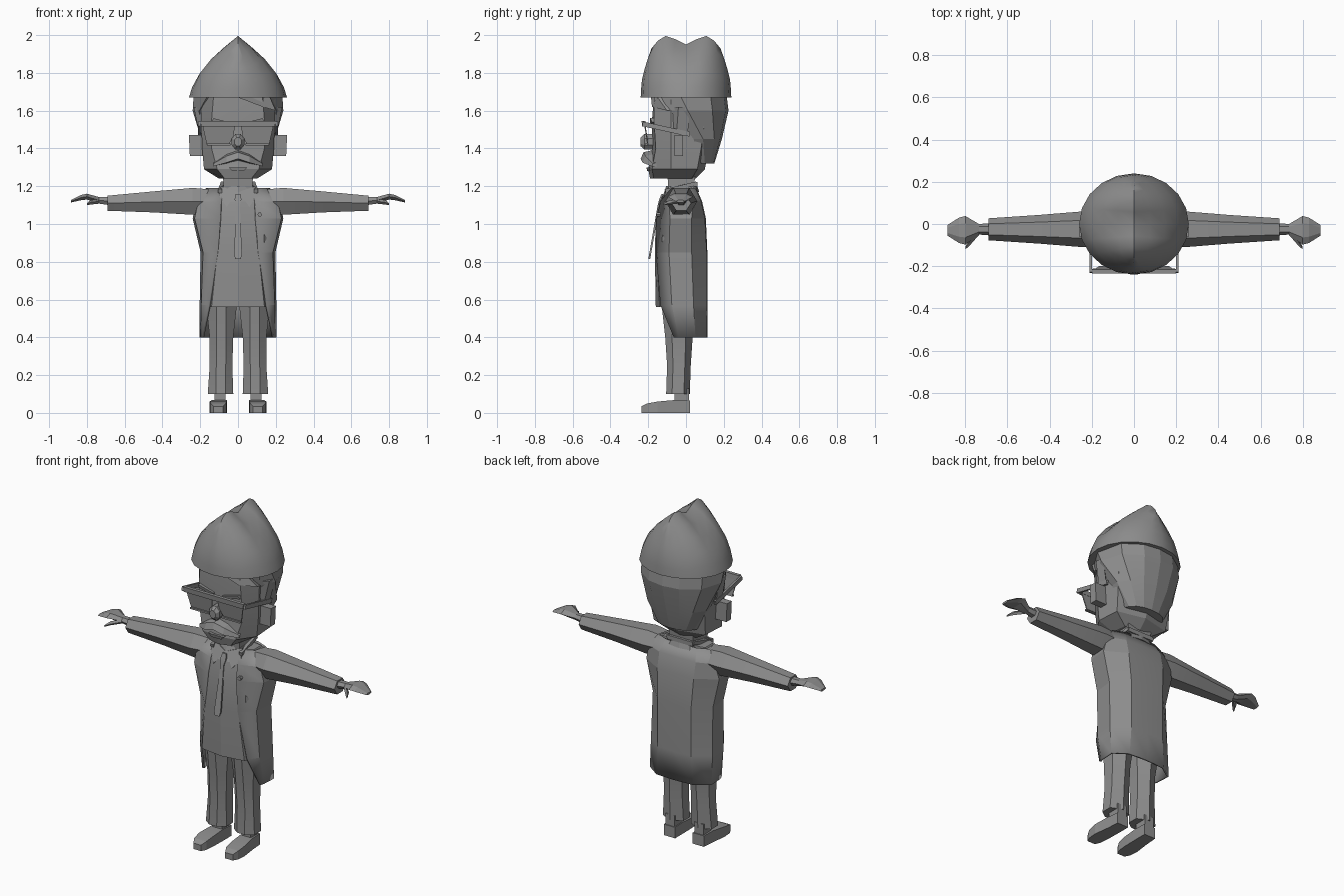
import bpy, bmesh, math
from mathutils import Vector

grey = bpy.data.materials.new("grey")
grey.diffuse_color = (0.27, 0.27, 0.27, 1)


def finish(name, bm, angle=12, mirror=False, thick=0):
    bmesh.ops.remove_doubles(bm, verts=bm.verts, dist=0.0005)
    bmesh.ops.recalc_face_normals(bm, faces=bm.faces)
    me = bpy.data.meshes.new(name)
    bm.to_mesh(me)
    bm.free()
    me.materials.append(grey)
    ob = bpy.data.objects.new(name, me)
    bpy.context.collection.objects.link(ob)
    bpy.ops.object.select_all(action='DESELECT')
    ob.select_set(True)
    bpy.context.view_layer.objects.active = ob
    bpy.ops.object.shade_smooth_by_angle(angle=math.radians(angle))
    if thick:
        m = ob.modifiers.new("thickness", 'SOLIDIFY')
        m.thickness = thick
    if mirror:
        m = ob.modifiers.new("mirror", 'MIRROR')
        m.use_mirror_merge = False
    return ob


def loft(name, rings, closed=True, caps=True, **kw):
    """Skin a list of equal-length point rings."""
    bm = bmesh.new()
    vs = [[bm.verts.new(p) for p in r] for r in rings]
    n = len(vs[0])
    for a, b in zip(vs, vs[1:]):
        for i in range(n if closed else n - 1):
            j = (i + 1) % n
            bm.faces.new((a[i], a[j], b[j], b[i]))
    if caps and closed:
        bm.faces.new(vs[0])
        bm.faces.new(vs[-1])
    return finish(name, bm, **kw)


def half_loft(name, rows, **kw):
    """Rows are (z, right-hand outline from front to back), mirrored in x."""
    rings = []
    for z, pts in rows:
        full = pts + [(-x, y) for x, y in reversed(pts) if x > 0]
        rings.append([(x, y, z) for x, y in full])
    return loft(name, rings, **kw)


def rect(x0, x1, y0, y1, z):
    return [(x0, y0, z), (x1, y0, z), (x1, y1, z), (x0, y1, z)]


def plate(name, pts, back, **kw):
    """Outline in (x, y, z), extruded along y."""
    return loft(name, [pts, [(x, y + back, z) for x, y, z in pts]], **kw)


def beam(name, a, b, w, h, **kw):
    a, b = Vector(a), Vector(b)
    d = (b - a).normalized()
    s = d.cross(Vector((0, 0, 1))).normalized() * w / 2
    u = s.cross(d).normalized() * h / 2
    return loft(name, [[p + s + u, p + s - u, p - s - u, p - s + u] for p in (a, b)], **kw)


# Cap: pinched ridge running front to back with two humps
def ridge(y):
    pts = [(0, .28), (.05, .305), (.1, .33), (.15, .30), (.19, .25), (.25, .22)]
    y = abs(y)
    for (a, h), (b, k) in zip(pts, pts[1:]):
        if y <= b:
            return h + (k - h) * (y - a) / (b - a)
    return .22


rings = []
for t, wx, wy in ((0, 1, 1), (.2, .93, .99), (.42, .8, .97), (.65, .57, .91), (.85, .3, .84), (1, 0, .76)):
    ring = []
    for i in range(20):
        a = 2 * math.pi * i / 20
        y = .24 * wy * math.sin(a)
        ring.append((.26 * wx * math.cos(a), y, 1.67 + t * ridge(y)))
    rings.append(ring)
bm = bmesh.new()
vs = [[bm.verts.new(p) for p in r] for r in rings]
for a, b in zip(vs, vs[1:]):
    for i in range(20):
        bm.faces.new((a[i], a[(i + 1) % 20], b[(i + 1) % 20], b[i]))
bm.faces.new(vs[0])
finish("cap", bm, angle=50)

# Head and hair
half_loft("head", [
    (1.67, [(0, -.17), (.13, -.17), (.2, -.08), (.2, .1), (0, .15)]),
    (1.55, [(0, -.18), (.14, -.17), (.195, -.08), (.19, .1), (0, .15)]),
    (1.40, [(0, -.18), (.14, -.16), (.19, -.08), (.18, .08), (0, .12)]),
    (1.29, [(0, -.20), (.11, -.18), (.18, -.08), (.17, .06), (0, .10)]),
    (1.24, [(0, -.19), (.07, -.17), (.10, -.06), (.09, .03), (0, .05)])])
half_loft("hair", [
    (1.68, [(0, 0), (.16, -.15), (.235, -.03), (.2, .13), (.1, .2), (0, .215)]),
    (1.60, [(0, 0), (.205, -.08), (.24, .01), (.2, .14), (.1, .21), (0, .225)]),
    (1.45, [(0, .05), (.19, .04), (.195, .09), (.15, .15), (.08, .18), (0, .19)]),
    (1.32, [(0, .08), (.13, .08), (.12, .10), (.09, .13), (.05, .145), (0, .15)])])
plate("fringe", [(.0, -.185, 1.67), (.17, -.15, 1.67), (.2, -.1, 1.6), (.13, -.18, 1.62)], .03)
plate("sideburn", [(.19, -.08, 1.62), (.235, -.04, 1.62), (.205, -.05, 1.48), (.185, -.07, 1.48)], .06, mirror=True)
plate("ear", [(.17, -.06, 1.36), (.255, -.06, 1.36), (.26, -.06, 1.47), (.17, -.06, 1.47)], .045, mirror=True)

# Face details
plate("brow", [(.03, -.19, 1.535), (.13, -.19, 1.56), (.14, -.18, 1.54), (.03, -.19, 1.515)], .03, mirror=True)
loft("nose", [[(r * math.cos(k * math.pi / 4 + .39), y, 1.435 + 1.25 * r * math.sin(k * math.pi / 4 + .39))
               for k in range(8)] for y, r in ((-.17, .035), (-.22, .036), (-.24, .02))])
loft("moustache", [
    [(0, -.18, 1.39), (0, -.225, 1.38), (0, -.24, 1.345), (0, -.18, 1.335)],
    [(.06, -.17, 1.37), (.06, -.215, 1.36), (.06, -.23, 1.325), (.06, -.17, 1.32)],
    [(.13, -.15, 1.325), (.13, -.175, 1.32), (.13, -.18, 1.305), (.13, -.15, 1.305)]], mirror=True)
plate("lower_lip", [(-.05, -.21, 1.30), (.05, -.21, 1.30), (.03, -.205, 1.28), (-.03, -.205, 1.28)], .03)

# Glasses
plate("lens", [(.015, -.222, 1.53), (.19, -.222, 1.53), (.165, -.205, 1.42), (.05, -.205, 1.42), (.025, -.21, 1.46)],
      .006, mirror=True)
plate("glasses_top_bar", [(-.20, -.235, 1.545), (.20, -.235, 1.545), (.195, -.232, 1.515), (-.195, -.232, 1.515)], .02)
beam("glasses_rim", (.04, -.21, 1.42), (.165, -.21, 1.42), .012, .01, mirror=True)
beam("glasses_arm", (.205, -.23, 1.53), (.205, .02, 1.475), .012, .025, mirror=True)

# Neck and collar
loft("neck", [rect(-.075, .075, -.09, .04, 1.15), rect(-.08, .08, -.1, .05, 1.28)])
half_loft("collar_band", [
    (1.17, [(0, -.115), (.09, -.09), (.105, 0), (.07, .06), (0, .07)]),
    (1.20, [(0, -.105), (.08, -.08), (.09, 0), (.06, .05), (0, .06)])])
beam("back_collar", (.095, -.11, 1.175), (.08, .055, 1.215), .02, .02, mirror=True)
beam("nape_collar", (-.085, .05, 1.21), (.085, .05, 1.21), .02, .025)
plate("collar_flap", [(.005, -.115, 1.17), (.09, -.09, 1.2), (.1, -.115, 1.15), (.06, -.145, 1.09)], .012, mirror=True)

# Shirt, tie and badge
half_loft("shirt", [
    (.56, [(0, -.16), (.14, -.14), (.175, -.04), (.17, .06), (0, .09)]),
    (.85, [(0, -.165), (.11, -.155), (.18, -.05), (.18, .04), (0, .09)]),
    (1.03, [(0, -.16), (.1, -.145), (.21, -.06), (.21, .03), (0, .08)]),
    (1.12, [(0, -.14), (.1, -.125), (.19, -.06), (.19, .03), (0, .07)]),
    (1.19, [(0, -.10), (.07, -.085), (.14, -.05), (.14, .02), (0, .045)])])
loft("tie", [[(-w, y, z), (w, y, z), (w, y + .01, z), (-w, y + .01, z)]
             for z, y, w in ((1.16, -.13, .012), (1.13, -.142, .018), (1.1, -.15, .01), (.84, -.195, .021),
                             (.815, -.2, .015))])
plate("badge", [(.115 + .012 * math.cos(k * math.pi / 3), -.155, 1.05 + .012 * math.sin(k * math.pi / 3))
                for k in range(6)], .02)

# Open coat, cut away at the front
half_loft("coat", [
    (1.19, [(.075, -.09), (.15, -.055), (.17, .02), (.1, .05), (0, .055)]),
    (1.12, [(.09, -.135), (.21, -.09), (.22, .04), (.12, .08), (0, .085)]),
    (1.03, [(.095, -.155), (.23, -.085), (.24, .03), (.12, .1), (0, .105)]),
    (.85, [(.11, -.16), (.185, -.09), (.198, .03), (.11, .11), (0, .113)]),
    (.57, [(.155, -.135), (.195, -.075), (.203, .04), (.11, .11), (0, .115)]),
    (.40, [(.19, -.065), (.198, -.04), (.203, .05), (.12, .108), (0, .115)])], closed=False, thick=.012)


# Sleeves and hands
def arm_ring(x, y, z, ry, rz, n=6):
    return [(x, y + ry * math.cos(k * math.tau / n), z + rz * math.sin(k * math.tau / n)) for k in range(n)]


loft("sleeve", [arm_ring(.12, -.02, 1.12, .07, .07), arm_ring(.24, -.025, 1.12, .085, .082),
                arm_ring(.45, -.025, 1.117, .068, .064), arm_ring(.69, -.025, 1.11, .052, .046)], mirror=True)
loft("hand", [arm_ring(.67, -.025, 1.12, .03, .025), arm_ring(.735, -.025, 1.125, .025, .02),
              arm_ring(.80, -.03, 1.145, .068, .018), arm_ring(.83, -.03, 1.14, .06, .016),
              arm_ring(.885, -.03, 1.12, .025, .007)], mirror=True)
loft("thumb", [arm_ring(.735, -.04, 1.12, .012, .012, 4), arm_ring(.78, -.085, 1.115, .018, .012, 4),
               arm_ring(.80, -.115, 1.105, .006, .005, 4)], mirror=True)


# Trousers with a front crease, socks and shoes
def leg_ring(z, x0, x1, y0, y1):
    m, q = (x0 + x1) / 2, (y1 - y0) * .25
    return [(x0, y0 + q, z), (m - .025, y0, z), (m + .025, y0, z), (x1, y0 + q, z),
            (x1, y1 - q, z), (m, y1, z), (x0, y1 - q, z)]


loft("trouser_leg", [leg_ring(.10, .025, .16, -.105, .02), leg_ring(.25, .03, .15, -.1, .025),
                     leg_ring(.40, .025, .15, -.11, .035), leg_ring(.58, .005, .17, -.13, .06)], mirror=True)
loft("ankle", [rect(.065, .125, -.06, .015, z) for z in (.05, .13)], mirror=True)
loft("shoe", [[(c - w, y, 0), (c + w, y, 0), (c + w, y, h), (c - w, y, h)]
              for y, c, w, h in ((.02, .095, .037, .065), (-.06, .098, .04, .068), (-.15, .105, .045, .06),
                                 (-.205, .105, .04, .05), (-.235, .105, .025, .035))], mirror=True)
